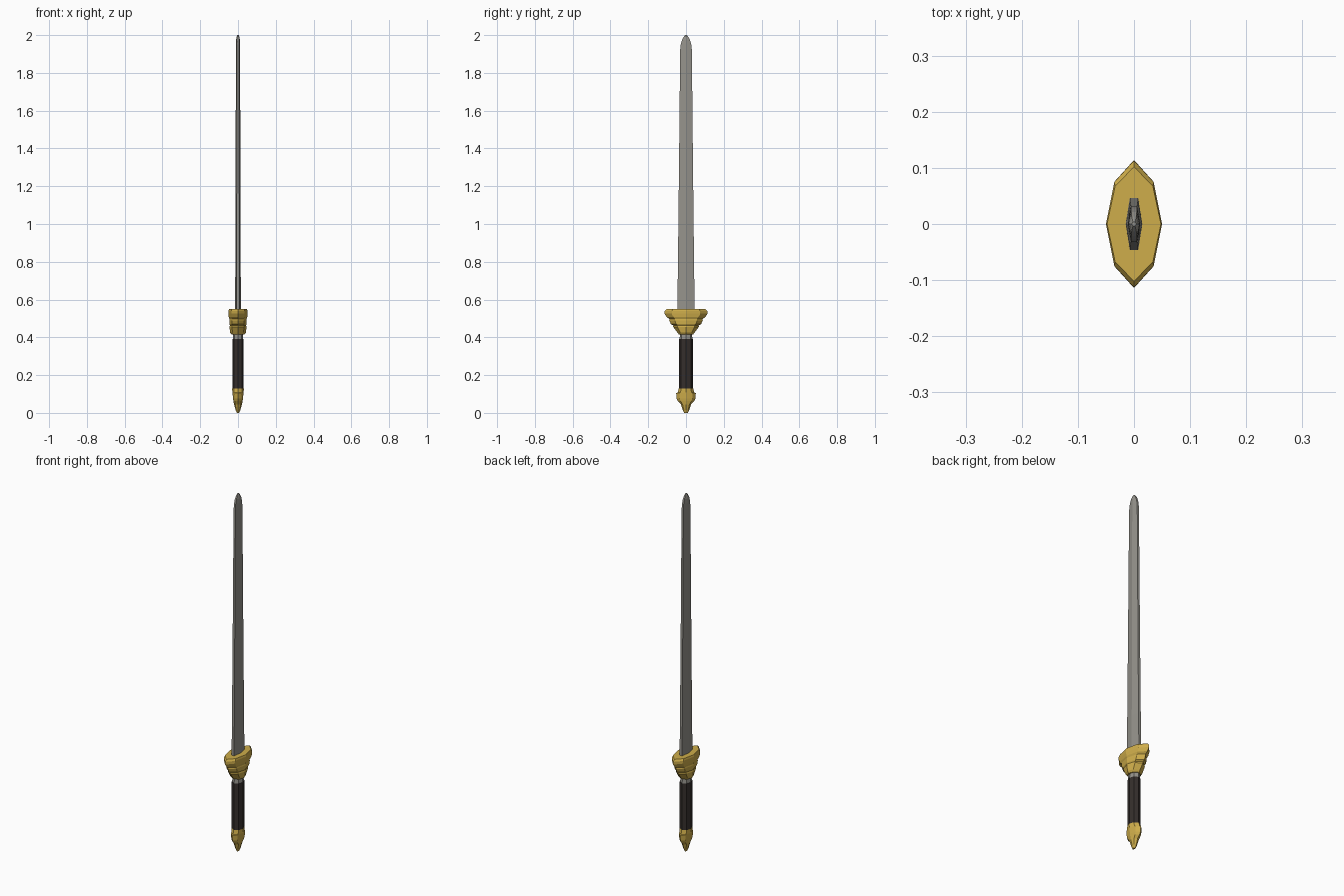
import bpy, bmesh, math


def material(name, color):
    m = bpy.data.materials.new(name)
    m.diffuse_color = (*color, 1)
    return m


def loft(name, outline, levels, mat):
    """Stack a unit outline at (z, half x, half y) levels and cap both ends."""
    bm = bmesh.new()
    rings = [[bm.verts.new((u * hx, v * hy, z)) for u, v in outline]
             for z, hx, hy in levels]
    n = len(outline)
    for a, b in zip(rings, rings[1:]):
        for i in range(n):
            j = (i + 1) % n
            bm.faces.new((a[i], a[j], b[j], b[i]))
    bm.faces.new(rings[0][::-1])
    bm.faces.new(rings[-1])
    bmesh.ops.recalc_face_normals(bm, faces=bm.faces)
    me = bpy.data.meshes.new(name)
    bm.to_mesh(me)
    bm.free()
    me.materials.append(mat)
    ob = bpy.data.objects.new(name, me)
    bpy.context.collection.objects.link(ob)
    return ob


steel = material("steel", (0.30, 0.29, 0.26))
gold = material("gold", (0.62, 0.42, 0.07))
leather = material("leather", (0.035, 0.028, 0.025))

# Cross-sections
blade_outline = [(1, 0), (0.5, 1), (-0.5, 1), (-1, 0), (-0.5, -1), (0.5, -1)]
guard_outline = [(1, 0), (0.7, 0.66), (0, 1), (-0.7, 0.66),
                 (-1, 0), (-0.7, -0.66), (0, -1), (0.7, -0.66)]
octagon = [(math.cos(i * math.pi / 4), math.sin(i * math.pi / 4)) for i in range(8)]

# Blade with a rounded tip
loft("blade", blade_outline,
     [(0.50, 0.015, 0.047), (0.75, 0.0145, 0.043), (1.40, 0.0125, 0.036),
      (1.92, 0.011, 0.031), (1.95, 0.0105, 0.028), (1.975, 0.010, 0.021),
      (1.99, 0.008, 0.013), (2.0, 0.004, 0.004)], steel)

# Stepped, flared guard
loft("guard", guard_outline,
     [(0.415, 0.034, 0.038), (0.425, 0.042, 0.045), (0.455, 0.045, 0.068),
      (0.463, 0.043, 0.067), (0.470, 0.046, 0.080), (0.490, 0.046, 0.089),
      (0.497, 0.045, 0.087), (0.507, 0.049, 0.102), (0.525, 0.050, 0.114),
      (0.540, 0.050, 0.113), (0.550, 0.048, 0.102)], gold)

# Collar and grip
loft("collar", octagon, [(0.385, 0.028, 0.034), (0.42, 0.026, 0.032)], steel)
loft("grip", octagon, [(0.12, 0.030, 0.036), (0.39, 0.030, 0.036)], leather)

# Pommel: narrow core with a flared outer cap
loft("pommel", guard_outline,
     [(0.0, 0.006, 0.010), (0.014, 0.012, 0.017), (0.045, 0.021, 0.027),
      (0.062, 0.024, 0.043), (0.075, 0.026, 0.050), (0.105, 0.029, 0.052),
      (0.108, 0.030, 0.044), (0.130, 0.031, 0.038)], gold)
